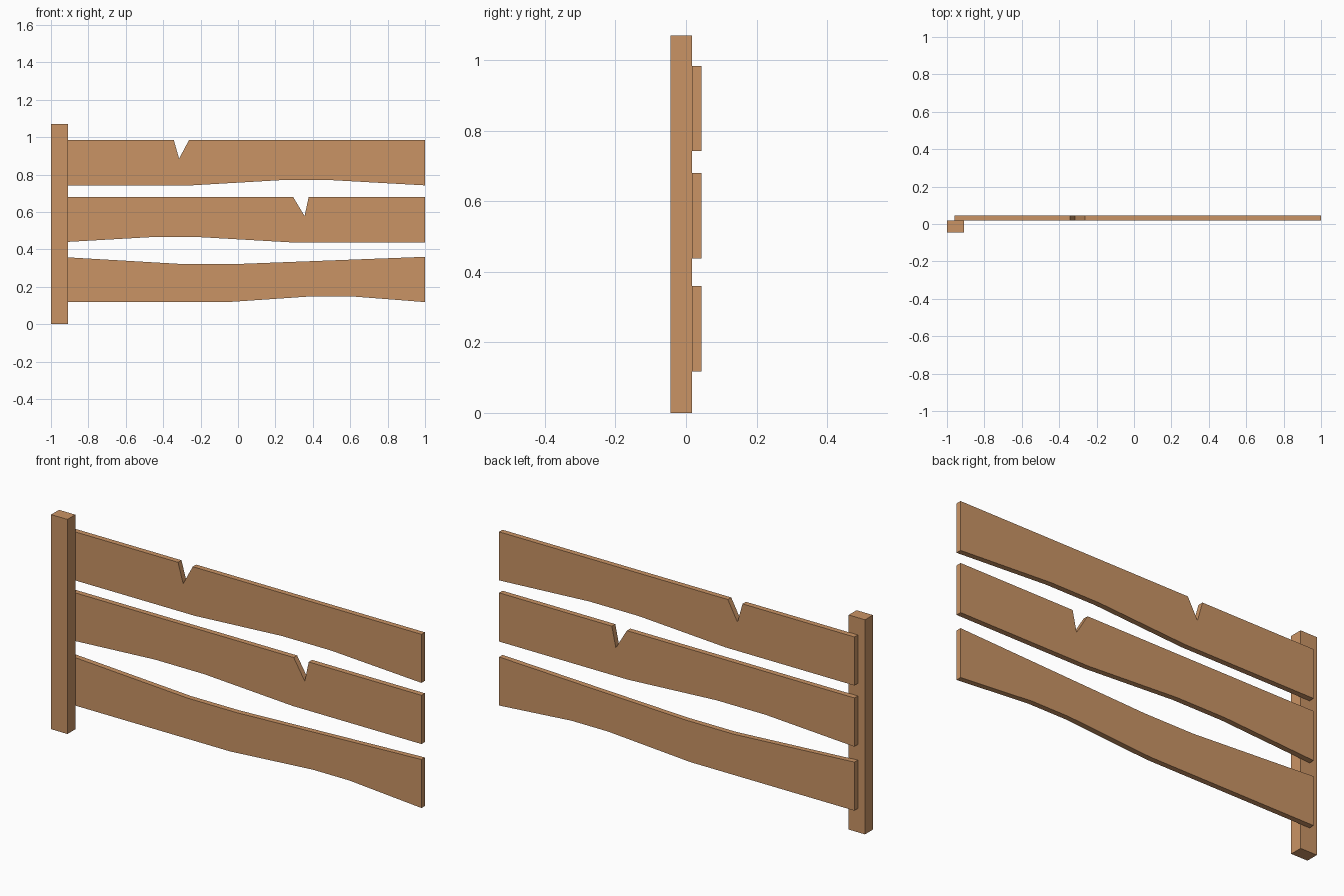
import bpy, bmesh

if "Cube" in bpy.data.objects:
    bpy.data.objects.remove(bpy.data.objects["Cube"])

wood = bpy.data.materials.new("warm wood")
wood.diffuse_color = (0.59, 0.296, 0.130, 1)
wood.use_nodes = True
wood.node_tree.nodes["Principled BSDF"].inputs["Base Color"].default_value = wood.diffuse_color


def extrude_profile(name, outline, y0, y1):
    """Solid made from an x-z outline, running from y0 to y1."""
    bm = bmesh.new()
    face = bm.faces.new([bm.verts.new((x, y0, z)) for x, z in outline])
    res = bmesh.ops.extrude_face_region(bm, geom=[face])
    verts = [v for v in res["geom"] if isinstance(v, bmesh.types.BMVert)]
    bmesh.ops.translate(bm, verts=verts, vec=(0, y1 - y0, 0))
    bmesh.ops.recalc_face_normals(bm, faces=bm.faces[:])
    mesh = bpy.data.meshes.new(name)
    bm.to_mesh(mesh)
    bm.free()
    mesh.materials.append(wood)
    obj = bpy.data.objects.new(name, mesh)
    bpy.context.collection.objects.link(obj)
    return obj


FRONT, JOINT, BACK = -0.0445, 0.0175, 0.0445
LEFT, RIGHT = -0.96, 1.0

# Upright post at the left end
extrude_profile("post", [(-1, 0), (-0.91, 0), (-0.91, 1.07), (-1, 1.07)], FRONT, JOINT)

# Planks: (name, base z, top z, inner lower-edge points, inner upper-edge points)
planks = [
    ("top_plank", 0.742, 0.984,
     [(-0.25, 0.742), (0.23, 0.77), (0.50, 0.77)],
     [(-0.262, 0.984), (-0.315, 0.885), (-0.343, 0.984)]),
    ("middle_plank", 0.437, 0.680,
     [(-0.47, 0.465), (-0.20, 0.465), (0.29, 0.437)],
     [(0.378, 0.680), (0.356, 0.578), (0.295, 0.680)]),
    ("bottom_plank", 0.118, 0.360,
     [(-0.055, 0.118), (0.40, 0.149), (0.60, 0.149)],
     [(-0.02, 0.321), (-0.29, 0.321)]),
]
for name, low, high, lower, upper in planks:
    outline = [(LEFT, low)] + lower + [(RIGHT, low), (RIGHT, high)] + upper + [(LEFT, high)]
    extrude_profile(name, outline, JOINT, BACK)
